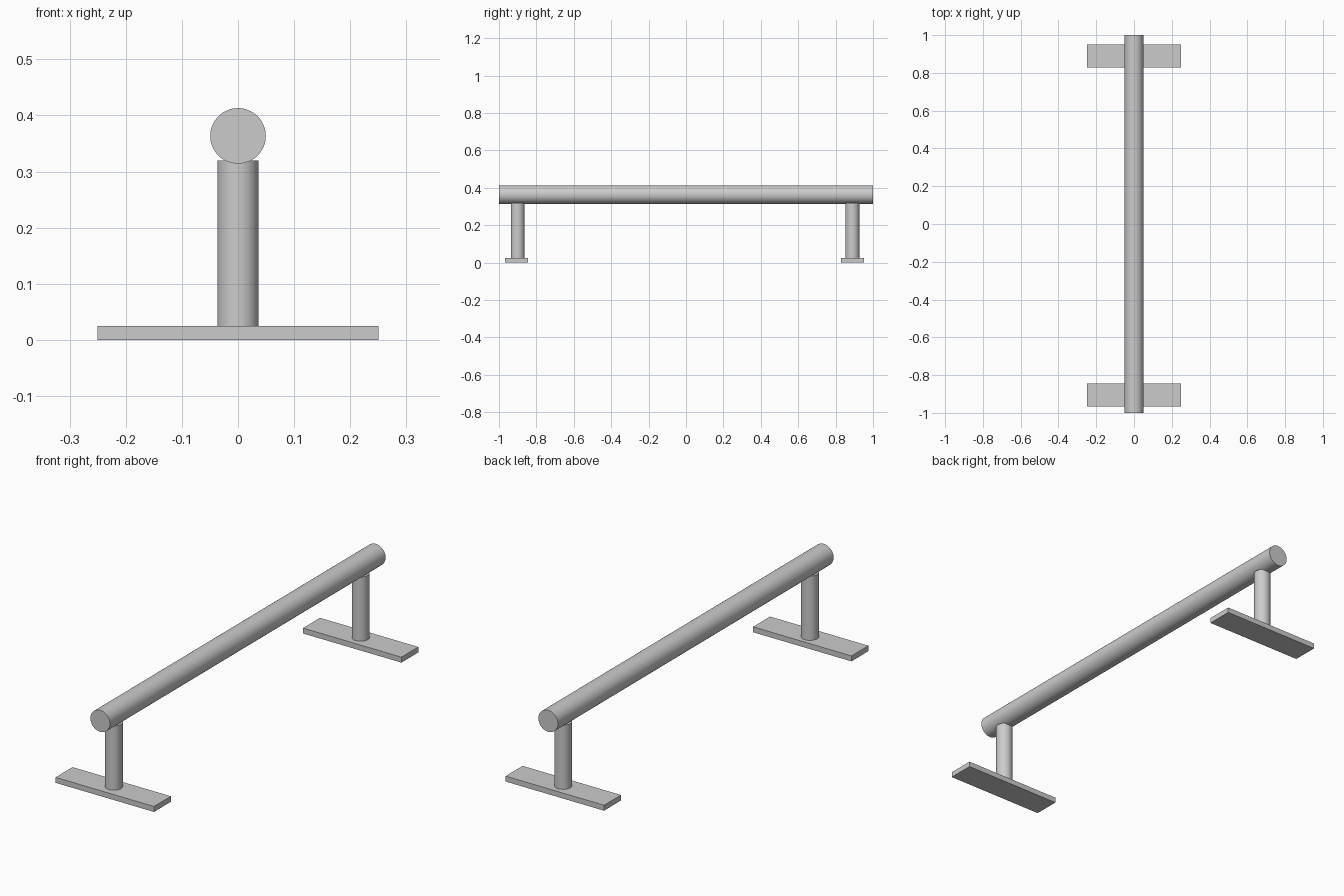
import bpy
import math

if "Cube" in bpy.data.objects:
    bpy.data.objects.remove(bpy.data.objects["Cube"])


def cylinder(name, radius, depth, location, rotation=(0, 0, 0)):
    bpy.ops.mesh.primitive_cylinder_add(vertices=64, radius=radius, depth=depth,
                                        location=location, rotation=rotation)
    obj = bpy.context.object
    obj.name = name
    bpy.ops.object.shade_smooth_by_angle(angle=math.radians(30))
    return obj


def box(name, size, location):
    bpy.ops.mesh.primitive_cube_add(size=1, location=location)
    obj = bpy.context.object
    obj.name = name
    obj.scale = size
    bpy.ops.object.transform_apply(location=False, rotation=False, scale=True)
    return obj


PLATE_H = 0.025
POST_TOP = 0.32
RAIL_R = 0.0495

# Long round rail
cylinder("rail", RAIL_R, 2.0, (0, 0, 0.3635), (math.radians(90), 0, 0))

# Post and flat foot plate near each end
for side, post_y, plate_y in (("front", -0.90, -0.905), ("back", 0.89, 0.89)):
    cylinder(side + "_post", 0.0368, POST_TOP - PLATE_H,
             (0, post_y, (POST_TOP + PLATE_H) / 2))
    box(side + "_foot_plate", (0.5, 0.123, PLATE_H), (0, plate_y, PLATE_H / 2))
